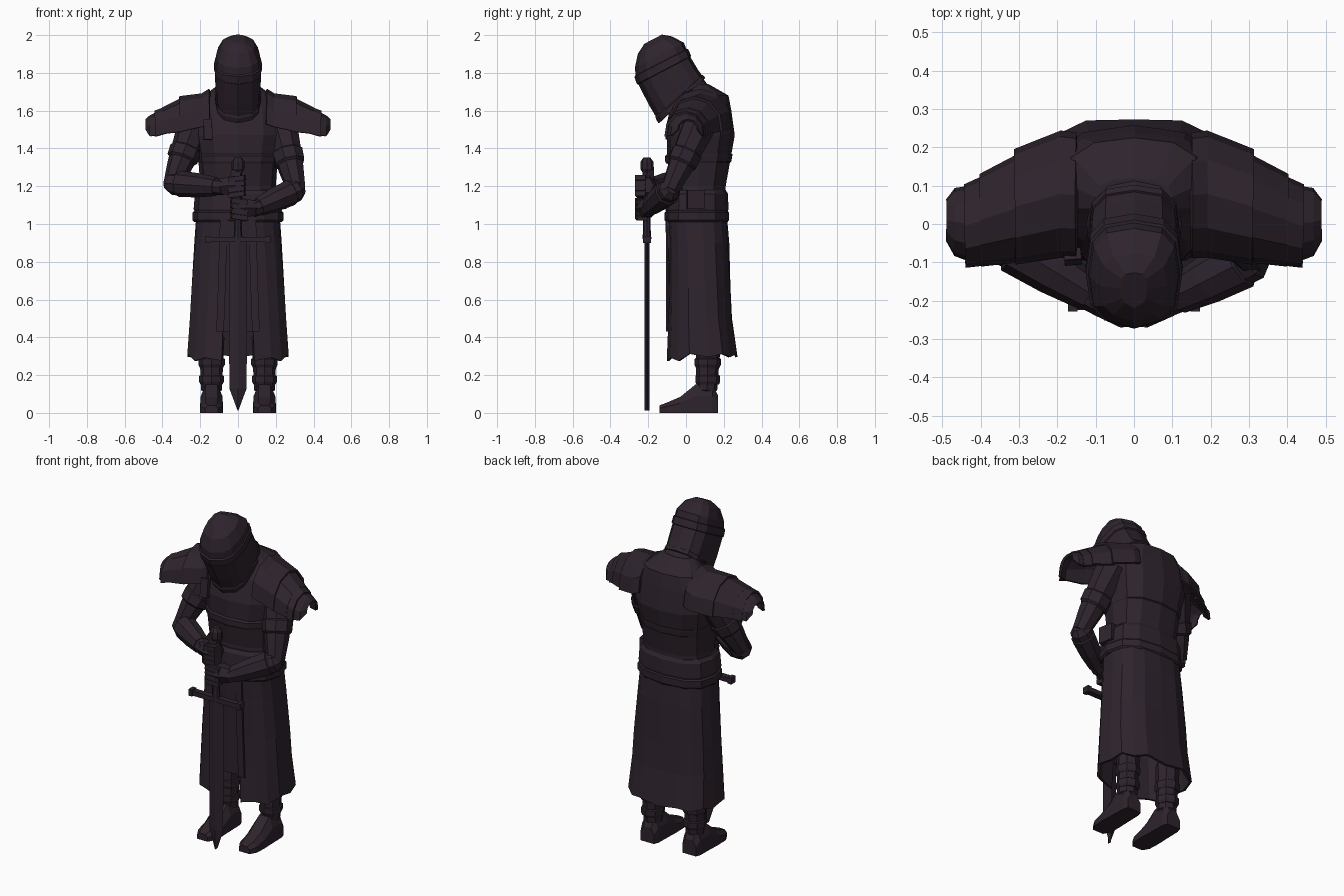
import bpy, bmesh, math
from mathutils import Vector, Matrix

if "Cube" in bpy.data.objects:
    bpy.data.objects.remove(bpy.data.objects["Cube"])

mat = bpy.data.materials.new("dark plum iron")
mat.diffuse_color = (0.027, 0.017, 0.026, 1)
mat.use_nodes = True
mat.node_tree.nodes["Principled BSDF"].inputs["Base Color"].default_value = mat.diffuse_color


def build(name, rings, closed=True, caps=True, solid=0):
    """Skin a list of point rings into a flat shaded object."""
    bm = bmesh.new()
    vs = [[bm.verts.new(p) for p in r] for r in rings]
    n = len(vs[0])
    for a, b in zip(vs, vs[1:]):
        for i in range(n if closed else n - 1):
            j = (i + 1) % n
            bm.faces.new((a[i], a[j], b[j], b[i]))
    if caps:
        bm.faces.new(vs[0])
        bm.faces.new(vs[-1])
    bmesh.ops.recalc_face_normals(bm, faces=bm.faces)
    me = bpy.data.meshes.new(name)
    bm.to_mesh(me)
    bm.free()
    me.materials.append(mat)
    ob = bpy.data.objects.new(name, me)
    bpy.context.collection.objects.link(ob)
    if solid:
        m = ob.modifiers.new("thickness", 'SOLIDIFY')
        m.thickness = solid
        m.offset = 0
    return ob


def oval(c, rx, ry, pitch=0, n=12, p=0.8, gap=0):
    """Rounded-box outline around c; gap (degrees) leaves the front open."""
    rot = Matrix.Rotation(math.radians(pitch), 3, 'X')
    pts = []
    for i in range(n):
        t = i / (n - 1) if gap else i / n
        a = math.radians(-90 + gap + t * (360 - 2 * gap))
        x, y = math.cos(a), math.sin(a)
        x = math.copysign(abs(x) ** p, x) * rx
        y = math.copysign(abs(y) ** p, y) * ry
        pts.append(Vector(c) + rot @ Vector((x, y, 0)))
    return pts


def body(name, rows, n=12, p=0.8, **kw):
    """Upright part from rows of (z, half width, front y, back y)."""
    return build(name, [oval((0, (f + b) / 2, z), w, (b - f) / 2, n=n, p=p)
                        for z, w, f, b in rows], **kw)


def tube(name, pts, n=8):
    """Limb through rows of (x, y, z, radius)."""
    P = [Vector(q[:3]) for q in pts]
    rings = []
    for i, q in enumerate(pts):
        d = P[min(i + 1, len(P) - 1)] - P[max(i - 1, 0)]
        rot = d.to_track_quat('Z', 'Y')
        rings.append([P[i] + rot @ Vector((q[3] * math.cos(k * math.tau / n),
                                           q[3] * math.sin(k * math.tau / n), 0)) for k in range(n)])
    return build(name, rings)


def box(name, c, s, rot=(0, 0, 0)):
    x, y, z = s[0] / 2, s[1] / 2, s[2] / 2
    ob = build(name, [[(-x, -y, h), (x, -y, h), (x, y, h), (-x, y, h)] for h in (-z, z)])
    ob.location = c
    ob.rotation_euler = [math.radians(a) for a in rot]
    return ob


# Torso, chest band and belts
body("torso", [(1.0, .22, -.09, .21), (1.2, .20, -.08, .21), (1.34, .21, -.10, .235),
               (1.47, .235, -.10, .258), (1.6, .23, -.06, .24), (1.68, .18, -.01, .225),
               (1.74, .10, .02, .12)])
body("chest_band", [(1.32, .205, -.105, .225), (1.33, .212, -.11, .24), (1.36, .217, -.11, .245),
                    (1.37, .217, -.10, .245)])
body("waist_sash", [(1.06, .228, -.105, .22), (1.08, .235, -.11, .225), (1.16, .228, -.105, .222),
                    (1.18, .21, -.09, .21)])
body("belt", [(1.01, .23, -.105, .22), (1.02, .24, -.113, .228), (1.06, .24, -.113, .228),
              (1.07, .23, -.105, .22)])
box("belt_pouch", (.23, .05, 1.13), (.04, .09, .10), (0, 0, 10))
box("chest_strap", (-.16, -.085, 1.5), (.045, .03, .11), (-8, 0, 5))

# Long coat, open at the front, with a hanging middle panel
rows = [(1.04, .215, -.09, .21, 9), (.9, .225, -.085, .222, 10), (.66, .243, -.085, .232, 11),
        (.5, .252, -.09, .24, 12), (.3, .265, -.1, .27, 13)]
rings = []
for z, w, f, b, g in rows:
    r = oval((0, (f + b) / 2, z), w, (b - f) / 2, n=17, p=.75, gap=g)
    for i, q in enumerate(r):
        if z < .85:                        # soft pleats
            q.xy *= 1 + (.01 if i % 2 else -.015)
        if z == .3:                        # uneven hem
            q.z += (.012 if i % 2 else -.005) - .02 * (q.y < 0)
    rings.append(r)
build("long_coat", rings, closed=False, caps=False, solid=.014)
build("front_panel", [[(-w, y, z), (0, y - .01, z), (w, y, z)] for z, w, y in
                      ((1.05, .09, -.095), (.8, .085, -.085), (.43, .08, -.078))],
      closed=False, caps=False, solid=.012)
for s in (-1, 1):
    build("side_ribbon", [[(s * (x - .02), -.1, z), (s * (x + .02), -.1, z)] for x, z in
                          ((.075, 1.04), (.085, .7), (.095, .43))],
          closed=False, caps=False, solid=.012)

# Boots and greaves
for s in (-1, 1):
    x = s * .14
    tube("shin", [(x, .12, .62, .08), (x, .12, .4, .068), (x, .115, .28, .062),
                  (x, .11, .12, .055), (x, .11, .06, .055)])
    for z, r in ((.175, .066), (.265, .07)):
        body("greave_band", [(z - .025, r * .88, .115 - r * .9, .115 + r * .9),
                             (z - .01, r, .115 - r, .115 + r), (z + .02, r, .115 - r, .115 + r),
                             (z + .025, r * .88, .115 - r * .9, .115 + r * .9)],
             n=8, p=1).location.x = x
    foot = []
    for y, w, h in ((.17, .045, .09), (.14, .055, .15), (.05, .057, .15), (-.03, .06, .085),
                    (-.1, .057, .055), (-.14, .035, .04)):
        foot.append([(x + dx * w, y, z) for dx, z in
                     ((-1, 0), (1, 0), (1, h * .6), (.55, h), (-.55, h), (-1, h * .6))])
    build("boot", foot)

# Layered shoulder plates: rows of (x, y centre, z base, half depth, height)
plates = {"shoulder_plate": [(.15, .075, 1.545, .158, .165), (.19, .078, 1.53, .16, .155),
                             (.31, .045, 1.505, .145, .165)],
          "middle_plate": [(.29, .045, 1.505, .138, .16), (.40, .01, 1.49, .115, .12)],
          "lower_plate": [(.37, .015, 1.495, .115, .125), (.44, -.005, 1.475, .103, .118)],
          "edge_plate": [(.42, .0, 1.48, .095, .11), (.465, .005, 1.475, .083, .093),
                         (.485, .01, 1.505, .05, .045)]}
for s in (-1, 1):
    for name, rows in plates.items():
        build(name, [[(s * x, yc + d * math.cos(math.radians(-6 + k * 32)),
                       z + h * math.sin(math.radians(-6 + k * 32))) for k in range(7)]
                     for x, yc, z, d, h in rows], closed=False, caps=False, solid=.014)

# Arms, cuffs and fists around the grip: one hand above the other
for s, elbow, wrist in ((-1, (-.345, -.04, 1.215), (-.075, -.205, 1.195)),
                        (1, (.31, -.085, 1.18), (.075, -.205, 1.075))):
    e, w = Vector(elbow), Vector(wrist)
    sh = Vector((s * .22, .08, 1.54))
    up = lambda t: sh.lerp(e, t)
    lo = lambda t: e.lerp(w, t)
    tube("upper_arm", [(*up(0), .095), (*up(.35), .082), (*up(.7), .068), (*up(1), .05)])
    tube("arm_band", [(*up(.42), .075), (*up(.45), .086), (*up(.6), .083), (*up(.63), .07)])
    tube("forearm", [(*lo(-.12), .035), (*lo(0), .062), (*lo(.3), .06), (*lo(.7), .05), (*lo(1), .042)])
    tube("cuff", [(*lo(.1), .055), (*lo(.13), .07), (*lo(.5), .064), (*lo(.85), .05)])
    tube("palm", [(*lo(.92), .045), (*(w + Vector((-s * .05, -.008, .01))), .058),
                  (*(w + Vector((-s * .1, -.01, .01))), .045)], 6)
    for k in range(4):
        box("finger", (w.x - s * .07, -.237, w.z + .045 - .028 * k), (.085, .055, .026), (0, s * 8, s * 8))
box("thumb", (-.01, -.2, 1.27), (.05, .06, .05), (0, 20, 0))

# Sword held point down
Y = -.207
build("sword_blade", [[(-w, Y, z), (0, Y - .013, z), (w, Y, z), (0, Y + .013, z)] for z, w in
                      ((.92, .048), (.13, .046), (.012, .002))])
box("crossguard", (0, Y, .918), (.31, .036, .028))
for s in (-1, 1):
    box("guard_tip", (s * .16, Y, .918), (.025, .042, .038))
tube("sword_grip", [(0, Y, .92, .024), (0, Y, .97, .02), (0, Y, 1.29, .02)])
tube("pommel", [(0, Y, 1.27, .02), (0, Y, 1.29, .034), (0, Y, 1.33, .034), (0, Y, 1.352, .018)])

# Mail collar under the helmet
build("mail_collar", [oval((0, .05, 1.60), .14, .12, 25), oval((0, .03, 1.67), .125, .11, 28),
                      oval((0, -.01, 1.73), .11, .105, 28)])
for k in range(3):
    build("collar_fold", [oval((0, .04 - .02 * k + d, 1.625 + .035 * k + d), .137 - .006 * k - e,
                               .118 - .003 * k - e, 28) for d, e in ((-.012, .01), (0, 0), (.014, .016))])


# Bowed helmet, built upright in its own frame: (height, width, front, back, ring slope)
def tilted(name, rows):
    rings = []
    for u, w, f, b, slope in rows:
        r = oval((0, (f + b) / 2, u), w, (b - f) / 2, slope, p=.7)
        r[0].y -= .01                      # keel down the face
        rings.append(r)
    ob = build(name, rings)
    ob.location = (0, -.08, 1.75)
    ob.rotation_euler.x = math.radians(27.5)


tilted("helmet", [(-.11, .115, -.150, .172, 17), (-.03, .120, -.150, .160, 9), (.09, .122, -.148, .152, 0),
                  (.155, .116, -.125, .158, 0), (.215, .088, -.075, .115, 0), (.246, .035, -.02, .075, 0)])
tilted("brow_band", [(.07, .12, -.148, .15, 0), (.075, .127, -.154, .16, 0), (.115, .126, -.148, .162, 0),
                     (.12, .117, -.138, .15, 0)])
tilted("neck_rim", [(-.115, .110, -.150, .168, 17), (-.112, .121, -.156, .180, 17), (-.088, .121, -.156, .174, 16),
                    (-.082, .113, -.150, .16, 15)])
